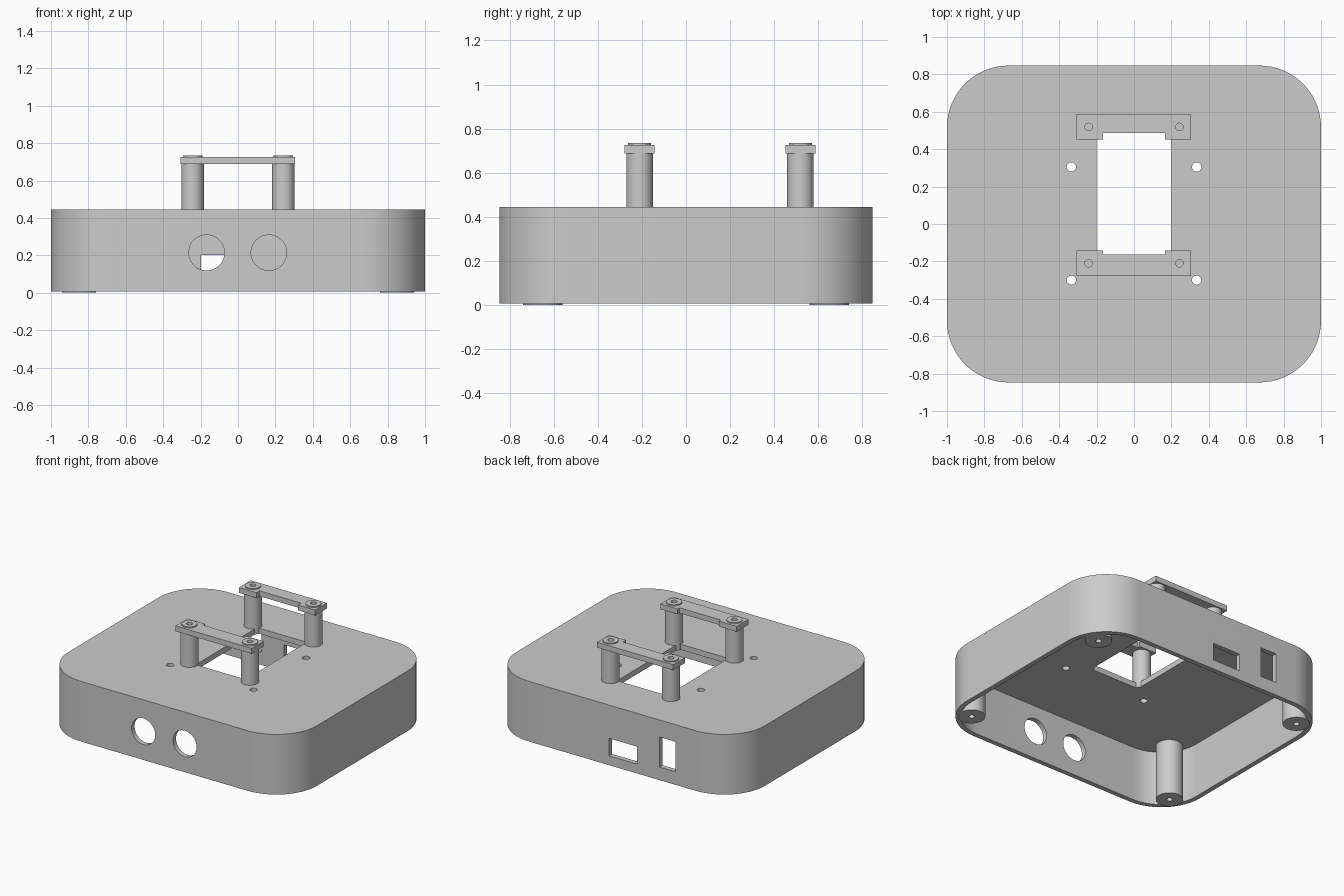
import bpy
import bmesh
from math import cos, sin, pi, radians
from mathutils import Vector

if "Cube" in bpy.data.objects:
    bpy.data.objects.remove(bpy.data.objects["Cube"], do_unlink=True)

grey = bpy.data.materials.new("plain_grey")
grey.use_nodes = True
COLOUR = (0.6, 0.6, 0.6, 1)
grey.diffuse_color = COLOUR
grey.node_tree.nodes["Principled BSDF"].inputs["Base Color"].default_value = COLOUR


def prism(name, outline, z0, z1):
    """Extrude a flat outline from z0 up to z1."""
    bm = bmesh.new()
    face = bm.faces.new([bm.verts.new((x, y, z0)) for x, y in outline])
    up = bmesh.ops.extrude_face_region(bm, geom=[face])
    verts = [g for g in up["geom"] if isinstance(g, bmesh.types.BMVert)]
    bmesh.ops.translate(bm, verts=verts, vec=(0, 0, z1 - z0))
    bmesh.ops.recalc_face_normals(bm, faces=bm.faces)
    mesh = bpy.data.meshes.new(name)
    bm.to_mesh(mesh)
    bm.free()
    mesh.materials.append(grey)
    obj = bpy.data.objects.new(name, mesh)
    bpy.context.collection.objects.link(obj)
    return obj


def rounded(hx, hy, r, steps=16):
    """Outline of a rectangle with round corners."""
    pts = []
    for i, (sx, sy) in enumerate([(1, 1), (-1, 1), (-1, -1), (1, -1)]):
        for k in range(steps + 1):
            a = (i + k / steps) * pi / 2
            pts.append((sx * (hx - r) + r * cos(a), sy * (hy - r) + r * sin(a)))
    return pts


def circle(x, y, r, n=40):
    return [(x + r * cos(2 * pi * i / n), y + r * sin(2 * pi * i / n)) for i in range(n)]


def rect(x0, x1, y0, y1):
    return [(x0, y0), (x1, y0), (x1, y1), (x0, y1)]


def cut(obj, cutter):
    """Subtract the cutter, keep the result and drop the cutter."""
    mod = obj.modifiers.new("cut", "BOOLEAN")
    mod.operation = "DIFFERENCE"
    mod.solver = "EXACT"
    mod.object = cutter
    bpy.context.view_layer.update()
    deps = bpy.context.evaluated_depsgraph_get()
    mesh = bpy.data.meshes.new_from_object(obj.evaluated_get(deps))
    obj.modifiers.clear()
    obj.data = mesh
    bpy.data.objects.remove(cutter, do_unlink=True)


HALF_Y, WALL = 0.847, 0.035
BASE, TOP = 0.007, 0.444
POST_X, POST_Y = 0.243, (-0.21, 0.519)

# Shell, open underneath
body = prism("enclosure_shell", rounded(1, HALF_Y, 0.33), BASE, TOP)
cut(body, prism("cavity", rounded(1 - WALL, HALF_Y - WALL, 0.33 - WALL), -0.1, TOP - 0.04))

# Opening and screw holes through the top
cut(body, prism("opening", rect(-0.2, 0.2, -0.2, 0.505), 0.3, 0.6))
for x in (-0.335, 0.335):
    for y in (-0.3, 0.305):
        cut(body, prism("screw_hole", circle(x, y, 0.025, 24), 0.3, 0.6))

# Round holes in the front wall
for x in (-0.168, 0.165):
    tool = prism("round_hole", circle(x, 0.214, 0.095, 48), 0.7, 0.95)
    tool.rotation_euler.x = radians(90)
    cut(body, tool)

# Rectangular ports in the back wall
for x0, x1, z0, z1 in ((-0.198, 0.027, 0.075, 0.202), (-0.51, -0.38, 0.102, 0.32)):
    tool = prism("port", rect(x0, x1, z0, z1), -0.95, -0.7)
    tool.rotation_euler.x = radians(90)
    cut(body, tool)

# Corner legs with pilot holes
for sx, side in ((-1, "right"), (1, "left")):
    for sy, end in ((-1, "front"), (1, "back")):
        x, y = sx * 0.85, sy * 0.65
        leg = prism(f"leg_{end}_{side}", circle(x, y, 0.09), 0, TOP - 0.02)
        cut(leg, prism("pilot", circle(x, y, 0.02, 20), -0.1, 0.2))

# Posts carrying two cross bars, each bar narrowed on its inner side
for y, end, inward, notch in ((POST_Y[0], "front", 1, 0.022), (POST_Y[1], "back", -1, 0.035)):
    half = 0.068
    inner, outer = y + inward * half, y - inward * half
    step = inner - inward * notch
    bar = prism(f"cross_bar_{end}", [
        (-0.308, outer), (0.305, outer), (0.305, inner), (0.167, inner),
        (0.167, step), (-0.167, step), (-0.167, inner), (-0.308, inner)], 0.688, 0.727)
    for sx, side in ((-1, "right"), (1, "left")):
        x = sx * POST_X
        cut(bar, prism("pilot", circle(x, y, 0.02, 20), 0.6, 0.8))
        post = prism(f"post_{end}_{side}", circle(x, y, 0.06), TOP - 0.04, 0.688)
        cut(post, prism("pilot", circle(x, y, 0.02, 20), 0.58, 0.8))
        boss = prism(f"boss_{end}_{side}", circle(x, y, 0.052), 0.727, 0.735)
        cut(boss, prism("pilot", circle(x, y, 0.02, 20), 0.6, 0.8))

# Smooth the curved walls, keep the edges sharp
bpy.ops.object.select_all(action="DESELECT")
for obj in bpy.context.collection.objects:
    if obj.type == "MESH":
        obj.select_set(True)
        bpy.context.view_layer.objects.active = obj
bpy.ops.object.shade_smooth_by_angle(angle=radians(30))
